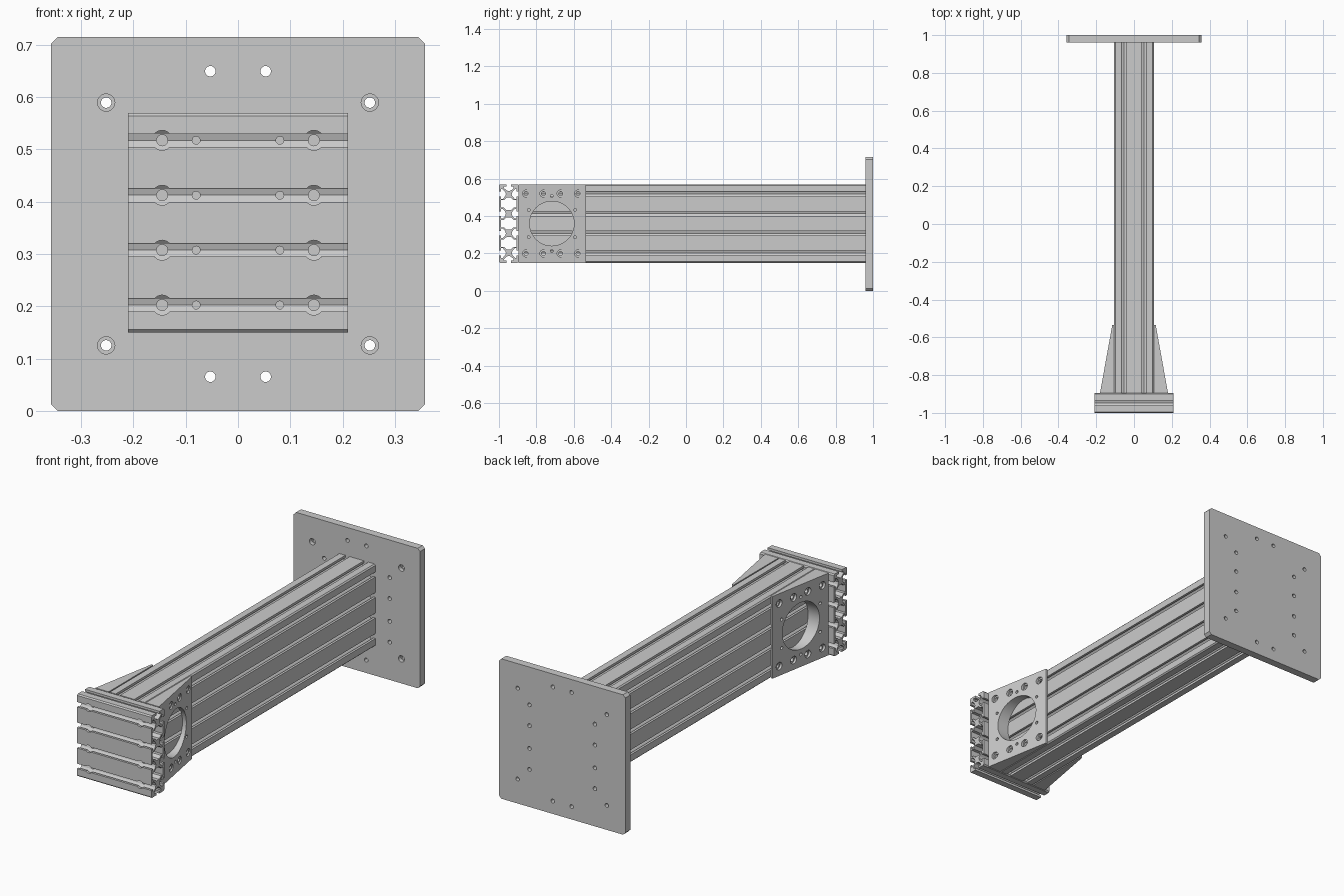
import bpy, bmesh
from math import radians, cos, sin, pi
from mathutils import Matrix, Vector

if "Cube" in bpy.data.objects:
    bpy.data.objects.remove(bpy.data.objects["Cube"])

P = 0.105          # profile cell size
ZC = 0.36          # beam centre height
ROWS = [ZC + (i - 1.5) * P for i in range(4)]


def prism(name, loops, place, w0, w1):
    """Extrude an outline (first loop) with holes from w0 to w1; place maps (u, v, w) to xyz."""
    bm = bmesh.new()
    edges = []
    for loop in loops:
        vs = [bm.verts.new((u, v, w0)) for u, v in loop]
        edges += [bm.edges.new((vs[i - 1], vs[i])) for i in range(len(vs))]
    bmesh.ops.triangle_fill(bm, edges=edges, use_beauty=True, normal=(0, 0, 1))
    ret = bmesh.ops.extrude_face_region(bm, geom=bm.faces[:])
    for v in ret["geom"]:
        if isinstance(v, bmesh.types.BMVert):
            v.co.z = w1
    for v in bm.verts:
        v.co = place(*v.co)
    bmesh.ops.recalc_face_normals(bm, faces=bm.faces[:])
    return add(name, bm)


def add(name, bm):
    me = bpy.data.meshes.new(name)
    bm.to_mesh(me)
    bm.free()
    ob = bpy.data.objects.new(name, me)
    bpy.context.collection.objects.link(ob)
    return ob


def drill(ob, axis, holes, seg=32):
    """Cut cylinders (start point, radius, length) running along the axis."""
    bm = bmesh.new()
    d = Vector(axis)
    rot = d.to_track_quat('Z', 'Y').to_matrix().to_4x4()
    for p, r, length in holes:
        bmesh.ops.create_cone(bm, cap_ends=True, segments=seg, radius1=r, radius2=r, depth=length,
                              matrix=Matrix.Translation(Vector(p) + d * length / 2) @ rot)
    cutter = add("cutter", bm)
    cutter.hide_render = True
    mod = ob.modifiers.new("drill", 'BOOLEAN')
    mod.operation, mod.solver, mod.object = 'DIFFERENCE', 'EXACT', cutter
    bpy.context.view_layer.objects.active = ob
    bpy.ops.object.modifier_apply(modifier=mod.name)
    bpy.data.objects.remove(cutter)


def smooth(ob):
    bpy.ops.object.select_all(action='DESELECT')
    ob.select_set(True)
    bpy.context.view_layer.objects.active = ob
    bpy.ops.object.shade_smooth_by_angle(angle=radians(20))


# T-slot as (offset along face, depth)
HALF = [(-.0125, 0), (-.0125, .012), (-.026, .012), (-.026, .02), (-.012, .033)]
SLOT = HALF + [(0, .037)] + [(-t, d) for t, d in reversed(HALF)]


def section(nx, nz, reach):
    """Slotted profile of nx by nz cells with hollow chambers between cells."""
    outer, c = [], 0.006
    for k in range(4):
        a, b = (nx, nz) if k % 2 == 0 else (nz, nx)
        d = Vector((round(cos(k * pi / 2)), round(sin(k * pi / 2))))
        n = Vector((d.y, -d.x))
        side = [(-a * P / 2 + c, 0)]
        for i in range(a):
            side += [((i - (a - 1) / 2) * P + t, dep) for t, dep in SLOT]
        side.append((a * P / 2 - c, 0))
        outer += [tuple(d * t + n * (b * P / 2 - dep)) for t, dep in side]
    cham = [(.012, .033), (.026, .02), (reach, .02)]
    cham += [(u, -v) for u, v in reversed(cham)]
    cham += [(-u, -v) for u, v in cham]
    xs = [(i - (nx - 1) / 2) * P for i in range(nx)]
    zs = [(i - (nz - 1) / 2) * P for i in range(nz)]
    loops = [outer]
    for x in xs:
        loops += [[(x + u, z + P / 2 + v) for u, v in cham] for z in zs[:-1]]
    for x in xs[:-1]:
        loops += [[(x + P / 2 + v, z + u) for u, v in cham] for z in zs]
    return loops


# Long beam, two by four cells
beam = prism("long_beam", section(2, 4, .03), lambda u, v, w: (u, w, v + ZC), -.895, .96)

# Cross bar at the front, one by four cells, with bolt holes in its slots
bar = prism("front_cross_bar", section(1, 4, .042),
            lambda u, v, w: (w, u - .9475, v + ZC), -.21, .21)
drill(bar, (0, 1, 0), [((s * .145, -1.05, z), .019, .068) for s in (-1, 1) for z in ROWS])
drill(bar, (0, 1, 0), [((s * x, -1.05, z), r, .2) for s in (-1, 1) for z in ROWS
                       for x, r in ((.145, .0105), (.08, .0075))])
smooth(bar)

# Mounting plate at the back
H, W, C = .715, .357, .013
outline = [(-W + C, 0), (W - C, 0), (W, C), (W, H - C), (W - C, H), (-W + C, H), (-W, H - C), (-W, C)]
plate = prism("back_plate", [outline], lambda u, v, w: (u, w, v), .96, 1.0)
mid = H / 2
corners = [(s * .252, mid + t * .232) for s in (-1, 1) for t in (-1, 1)]
plain = [(s * .053, mid + t * .292) for s in (-1, 1) for t in (-1, 1)]
plain += [(s * .185, mid + dz) for s in (-1, 1) for dz in (-.165, -.058, .058, .165)]
drill(plate, (0, 1, 0), [((x, .9, z), .0165, .08) for x, z in corners])
drill(plate, (0, 1, 0), [((x, .9, z), .01, .2) for x, z in corners + plain])
smooth(plate)


# Wedge-shaped side brackets
def face_x(y):
    return .18 - (y + .895) / .36 * .065


for s, name in ((-1, "left_bracket"), (1, "right_bracket")):
    wedge = [(.105, -.895), (face_x(-.895), -.895), (face_x(-.535), -.535), (.105, -.535)]
    br = prism(name, [wedge], lambda u, v, w: (s * u, v, w), .15, .57)
    bolts = [(y, ZC + t * .16) for y in (-.855, -.762, -.67, -.577) for t in (-1, 1)]
    taps = [(-.717 + a * .124, ZC + b * .073) for a in (-1, 1) for b in (-1, 1)]
    taps += [(-.717, ZC - .147), (-.717, ZC + .147)]
    drill(br, (s, 0, 0), [((s * .05, -.717, ZC), .119, .25)], 64)
    drill(br, (s, 0, 0), [((s * (face_x(y) - .009), y, z), .019, .1) for y, z in bolts])
    drill(br, (s, 0, 0), [((s * .05, y, z), .0105, .25) for y, z in bolts]
          + [((s * .05, y, z), .0075, .25) for y, z in taps])
    smooth(br)
